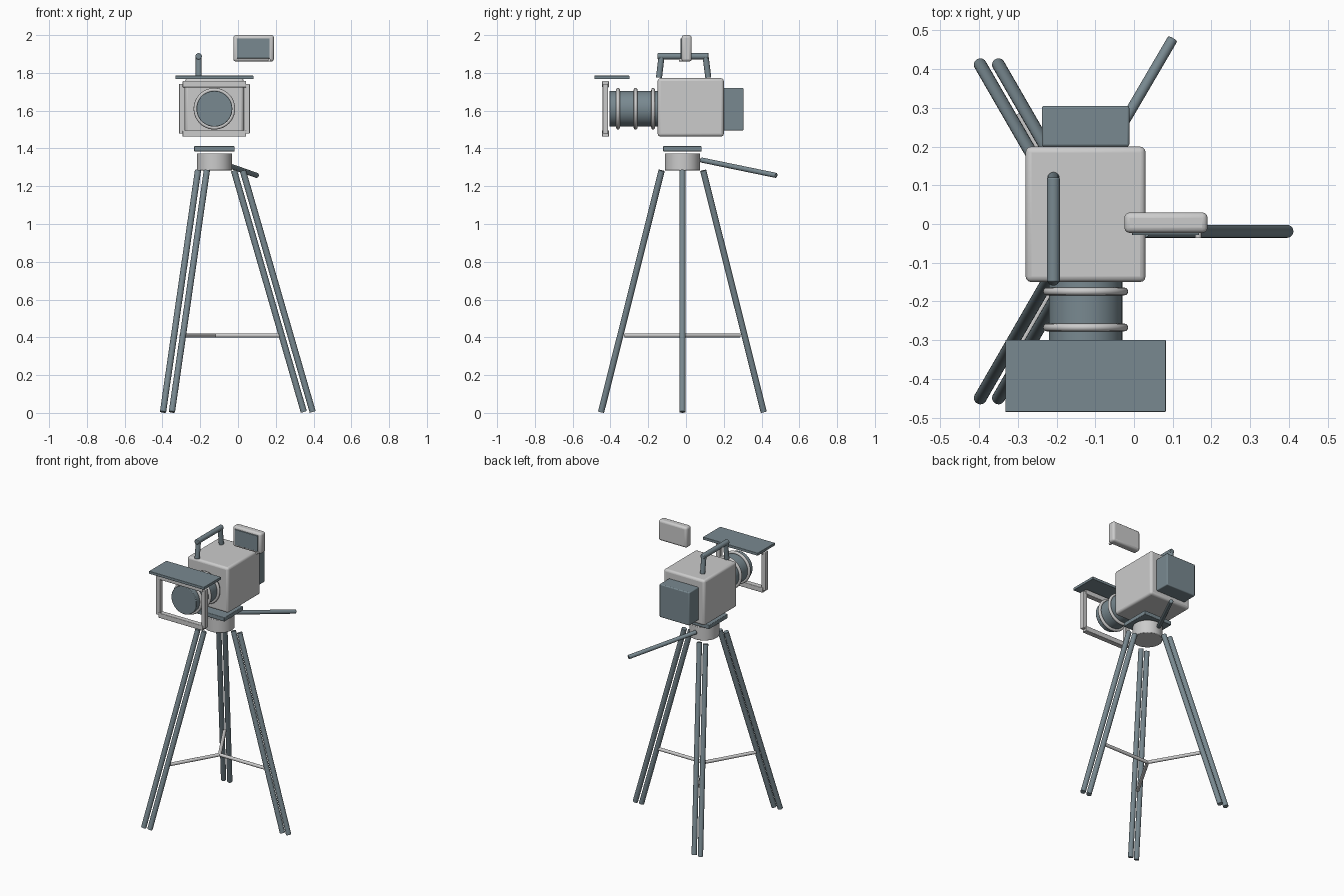
import bpy, math
from mathutils import Vector

if "Cube" in bpy.data.objects:
    bpy.data.objects.remove(bpy.data.objects["Cube"])

CX, CY, LENS_Z = -0.125, -0.019, 1.61   # tripod / camera axis

slate = bpy.data.materials.new("slate")
slate.diffuse_color = (0.19, 0.25, 0.28, 1)
slate.use_nodes = True
slate.node_tree.nodes["Principled BSDF"].inputs["Base Color"].default_value = slate.diffuse_color


def finish(ob, name, mat, bevel=0.0, segments=3):
    ob.name = name
    if mat:
        ob.data.materials.append(mat)
    if bevel:
        m = ob.modifiers.new("Bevel", 'BEVEL')
        m.width, m.segments, m.limit_method = bevel, segments, 'ANGLE'
    bpy.ops.object.shade_smooth_by_angle(angle=math.radians(35))
    return ob


def box(name, x, y, z, mat=None, bevel=0.0):
    """Box from (min, max) pairs."""
    bpy.ops.mesh.primitive_cube_add(size=1, location=[(a + b) / 2 for a, b in (x, y, z)])
    ob = bpy.context.object
    ob.scale = [b - a for a, b in (x, y, z)]
    bpy.ops.object.transform_apply(location=False, rotation=False, scale=True)
    return finish(ob, name, mat, bevel)


def rod(name, a, b, r, mat=None, bevel=0.0, verts=24):
    a, b = Vector(a), Vector(b)
    bpy.ops.mesh.primitive_cylinder_add(
        vertices=verts, radius=r, depth=(b - a).length, location=(a + b) / 2,
        rotation=(b - a).to_track_quat('Z', 'Y').to_euler())
    return finish(bpy.context.object, name, mat, bevel, 2)


# Camera body and battery
box("camera_body", (-0.28, 0.03), (-0.15, 0.2), (1.463, 1.772), None, 0.015)
box("battery", (-0.238, -0.012), (0.2, 0.305), (1.495, 1.72), slate, 0.006)

# Lens with grip rings
rod("lens_barrel", (CX, -0.14, LENS_Z), (CX, -0.405, LENS_Z), 0.095, slate, 0.003, 48)
for i in range(3):
    bpy.ops.mesh.primitive_torus_add(
        major_radius=0.1, minor_radius=0.01, major_segments=48, minor_segments=12,
        location=(CX, -0.174 - 0.093 * i, LENS_Z), rotation=(math.pi / 2, 0, 0))
    finish(bpy.context.object, f"lens_ring_{i + 1}", None)

# Matte box frame and top flag
for side, s in (("left", -1), ("right", 1)):
    x = CX + s * 0.171
    box(f"matte_frame_{side}", (x - 0.0165, x + 0.0165), (-0.441, -0.412), (1.478, 1.742), None, 0.004)
for side, z in (("top", 1.74), ("bottom", 1.479)):
    box(f"matte_frame_{side}", (CX - 0.168, CX + 0.168), (-0.444, -0.408), (z - 0.017, z + 0.017), None, 0.004)
box("matte_flag", (-0.332, 0.082), (-0.485, -0.299), (1.767, 1.785), slate, 0.002)

# Carrying handle
HX = -0.208
rod("handle_grip", (HX, -0.15, 1.888), (HX, 0.12, 1.888), 0.017, slate, 0.004)
rod("handle_front_post", (HX, -0.143, 1.775), (HX, -0.13, 1.885), 0.016, slate)
rod("handle_rear_post", (HX, 0.118, 1.775), (HX, 0.104, 1.885), 0.016, slate)

# Monitor
box("monitor_case", (-0.025, 0.19), (-0.023, 0.03), (1.86, 2.0), None, 0.014)
box("monitor_screen", (-0.005, 0.168), (-0.029, -0.01), (1.877, 1.983), slate, 0.002)
rod("monitor_button", (0.166, -0.015, 1.868), (0.166, -0.036, 1.868), 0.008)

# Tripod head and pan arm
box("mount_plate", (CX - 0.107, CX + 0.107), (CY - 0.102, CY + 0.102), (1.384, 1.412), slate, 0.004)
rod("tripod_head", (CX, CY, 1.283), (CX, CY, 1.374), 0.093, None, 0.003, 48)
rod("pan_arm", (CX - 0.008, 0.08, 1.339), (0.1, 0.478, 1.257), 0.0135, slate, 0.003)

# Double-tube legs and spreader
for n, deg in (("right", 0), ("rear", 120), ("front", 240)):
    d = Vector((math.cos(math.radians(deg)), math.sin(math.radians(deg)), 0))
    axis = Vector((CX, CY, 0))
    for tube, dx in (("a", -0.0235), ("b", 0.0235)):
        off = axis + Vector((dx, 0, 0))
        rod(f"{n}_leg_tube_{tube}", off + d * 0.497 + Vector((0, 0, 0.005)),
            off + d * 0.127 + Vector((0, 0, 1.283)), 0.0165, slate)
    up = Vector((0, 0, 0.41))
    rod(f"{n}_spreader_arm", axis + up, axis + d * 0.35 + up, 0.011)
